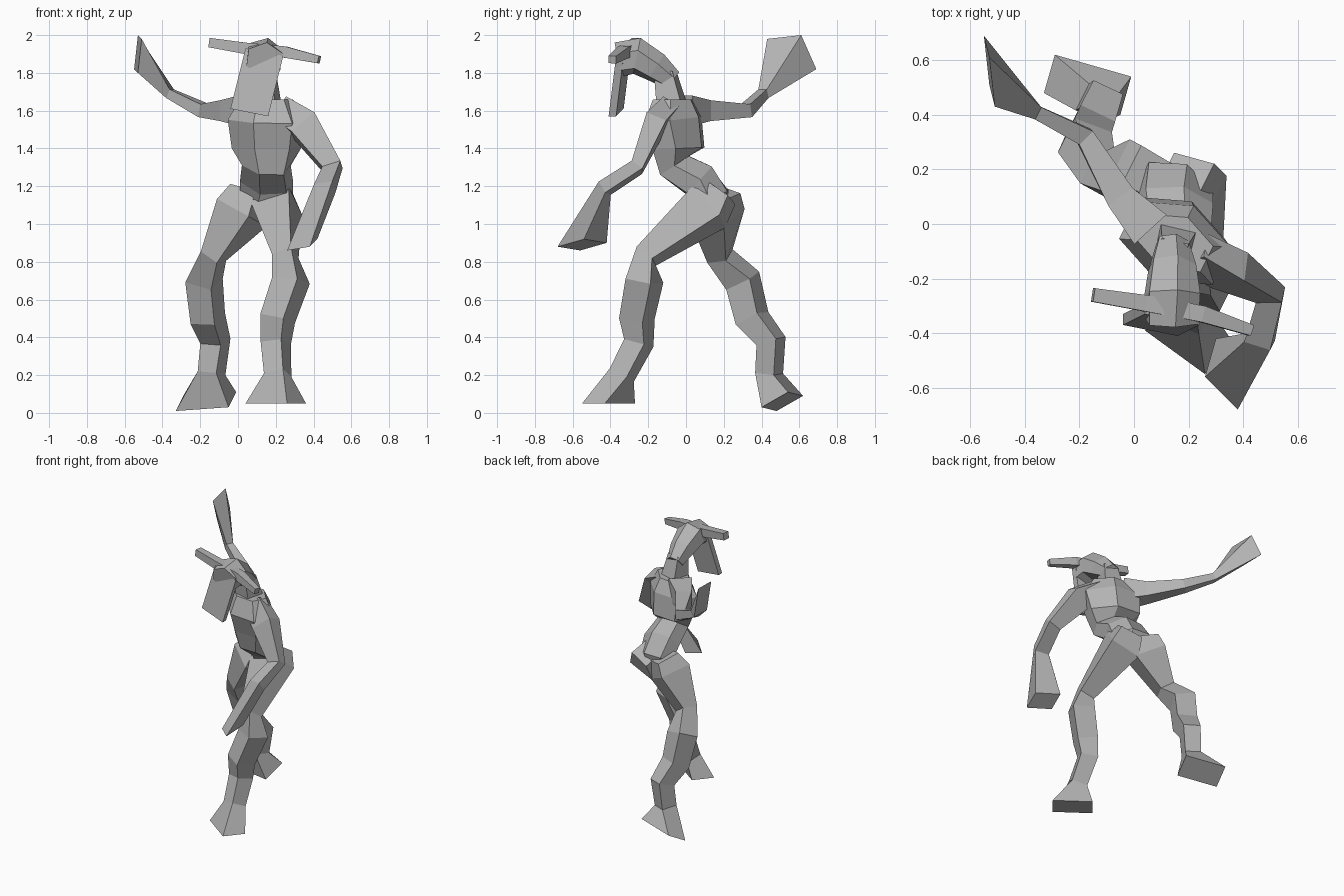
import bpy, bmesh, math
from mathutils import Vector

cube = bpy.data.objects.get("Cube")
if cube:
    bpy.data.objects.remove(cube, do_unlink=True)

grey = bpy.data.materials.new("plain_grey")
grey.use_nodes = True
shade = 0.45
grey.diffuse_color = (shade, shade, shade, 1)
grey.node_tree.nodes["Principled BSDF"].inputs["Base Color"].default_value = grey.diffuse_color


def loft(name, rings):
    """Skin a list of equal-sized rings and close both ends."""
    bm = bmesh.new()
    loops = [[bm.verts.new(point) for point in ring] for ring in rings]
    for low, high in zip(loops, loops[1:]):
        for i in range(len(low)):
            bm.faces.new((low[i - 1], low[i], high[i], high[i - 1]))
    bm.faces.new(loops[0][::-1])
    bm.faces.new(loops[-1])
    bmesh.ops.recalc_face_normals(bm, faces=bm.faces[:])
    mesh = bpy.data.meshes.new(name)
    bm.to_mesh(mesh)
    bm.free()
    mesh.materials.append(grey)
    bpy.context.collection.objects.link(bpy.data.objects.new(name, mesh))


def tube_rings(path, widths, side_hint, sides, flatness):
    """Rings standing square to a path, with their width along the side hint."""
    centres = [Vector(point) for point in path]
    hint = Vector(side_hint)
    grow = 1 / math.cos(math.pi / sides)
    rings = []
    for k, (centre, width) in enumerate(zip(centres, widths)):
        before = centres[max(k - 1, 0)]
        after = centres[min(k + 1, len(centres) - 1)]
        along = (after - before).normalized()
        side = (hint - along * hint.dot(along)).normalized()
        front = along.cross(side) * flatness
        ring = []
        for i in range(sides):
            angle = (i + 0.5) * math.tau / sides
            offset = side * math.cos(angle) + front * math.sin(angle)
            ring.append(centre + offset * grow * width)
        rings.append(ring)
    return rings


def panel(centre, across, up):
    """Four corners around a centre, from two half-edge vectors."""
    centre, across, up = Vector(centre), Vector(across), Vector(up)
    return [centre - across - up, centre + across - up,
            centre + across + up, centre - across + up]


def match_order(corners, ring):
    """Order end corners so that they follow the last ring without twisting."""
    mid = sum(corners, Vector()) / len(corners)
    ring_mid = sum(ring, Vector()) / len(ring)

    def twist(order):
        return sum(((a - mid).normalized() - (b - ring_mid).normalized()).length
                   for a, b in zip(order, ring))

    orders = [run[i:] + run[:i]
              for run in (corners, corners[::-1])
              for i in range(len(run))]
    return min(orders, key=twist)


def limb(name, path, widths, side_hint, sides=4, flatness=1.0, end=None):
    rings = tube_rings(path, widths, side_hint, sides, flatness)
    if end:
        rings.append(match_order(panel(*end), rings[-1]))
    loft(name, rings)


def trunk(name, x, profile, side_hint, flatness):
    """Six-sided body part in one lengthwise plane; profile rows are y, z, width."""
    path = [(x, y, z) for y, z, width in profile]
    widths = [width for y, z, width in profile]
    limb(name, path, widths, side_hint, sides=6, flatness=flatness)


body_side = (0.9, -0.45, 0)
head_side = (1, -0.2, -0.17)

# Twisted torso, from pelvis to collar
trunk("torso", 0.15, [
    (0.14, 1.04, 0.07),
    (0.13, 1.14, 0.13),
    (0.07, 1.23, 0.13),
    (-0.06, 1.31, 0.12),
    (-0.04, 1.4, 0.17),
    (-0.07, 1.55, 0.19),
    (-0.07, 1.66, 0.13),
], body_side, flatness=0.7)

# Neck and hooded head, from nape to brow
limb("neck", [(0.15, -0.07, 1.6), (0.14, -0.11, 1.8)], (0.07, 0.05), head_side)
trunk("head", 0.14, [
    (-0.07, 1.76, 0.055),
    (-0.16, 1.83, 0.08),
    (-0.26, 1.89, 0.095),
    (-0.36, 1.87, 0.09),
], head_side, flatness=0.9)

# Long hanging face plate
face = panel((0.1, -0.37, 1.75), (0.1, -0.02, -0.02), (0.04, 0.02, 0.16))
loft("face_plate", [face, [corner + Vector((0, 0.04, 0)) for corner in face]])

# Horns across the brow
limb("horns", [
    (-0.15, -0.26, 1.96),
    (0.04, -0.29, 1.93),
    (0.25, -0.33, 1.91),
    (0.43, -0.39, 1.87),
], (0.025, 0.03, 0.03, 0.02), (0, 1, 0))

# Raised right arm with flared hand
limb("right_arm", [
    (0.06, -0.02, 1.6),
    (-0.05, 0.1, 1.6),
    (-0.18, 0.32, 1.6),
    (-0.36, 0.41, 1.69),
], (0.08, 0.055, 0.035, 0.025), (0, 0, 1),
    end=((-0.53, 0.56, 1.9), (-0.01, 0.09, 0.01), (0.01, -0.04, 0.09)))

# Lowered left arm with flared hand
limb("left_arm", [
    (0.22, -0.1, 1.6),
    (0.35, -0.17, 1.52),
    (0.5, -0.26, 1.3),
    (0.46, -0.43, 1.19),
], (0.07, 0.08, 0.05, 0.05), (1, 0, 0.3), flatness=0.7,
    end=((0.34, -0.55, 0.89), (0.06, -0.06, 0.01), (0.02, 0.07, 0.02)))

# Legs with flared feet, sharing one set of widths from hip to ankle
leg_widths = (0.08, 0.11, 0.055, 0.075, 0.07, 0.06, 0.055)
limb("left_leg", [
    (0.19, 0.18, 1.17),
    (0.2, 0.12, 1.09),
    (0.25, -0.21, 0.83),
    (0.28, -0.22, 0.7),
    (0.21, -0.26, 0.5),
    (0.2, -0.25, 0.37),
    (0.21, -0.34, 0.2),
], leg_widths, body_side,
    end=((0.2, -0.41, 0.05), (0.11, -0.08, 0), (0.05, 0.06, 0)))
limb("right_leg", [
    (0.06, 0.18, 1.17),
    (0.02, 0.16, 1.06),
    (-0.13, 0.18, 0.83),
    (-0.18, 0.3, 0.7),
    (-0.16, 0.35, 0.5),
    (-0.12, 0.45, 0.38),
    (-0.14, 0.44, 0.21),
], leg_widths, body_side,
    end=((-0.17, 0.51, 0.06), (0.14, -0.04, 0.01), (0.02, 0.07, 0.04)))
